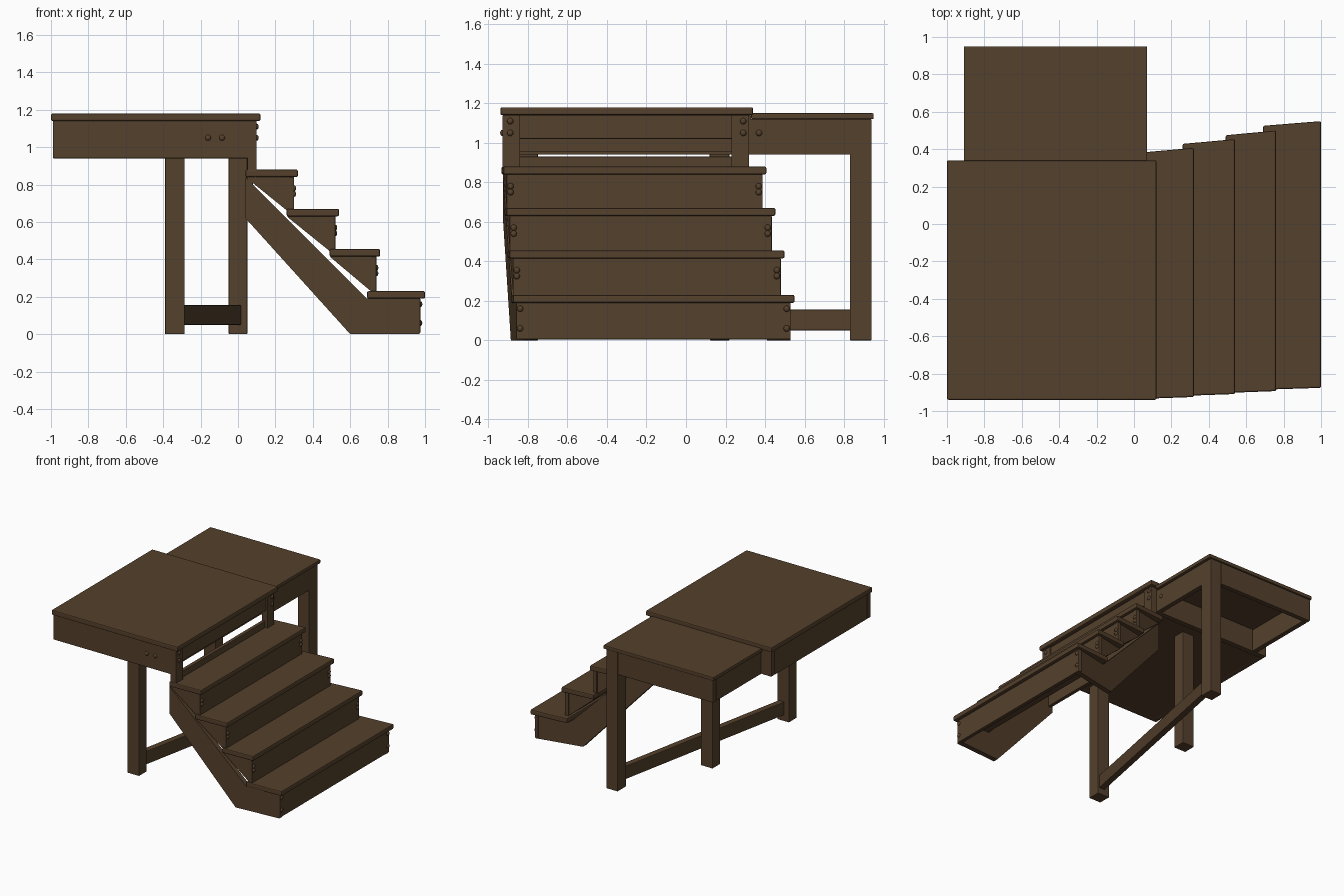
import bpy, bmesh, math
from mathutils import Vector

if "Cube" in bpy.data.objects:
    bpy.data.objects.remove(bpy.data.objects["Cube"])

wood = bpy.data.materials.new("dark_brown_wood")
color = (0.09, 0.052, 0.025, 1)
wood.use_nodes = True
wood.diffuse_color = color
wood.node_tree.nodes["Principled BSDF"].inputs["Base Color"].default_value = color


def finish(name, bm, bevel=0):
    bmesh.ops.recalc_face_normals(bm, faces=bm.faces)
    mesh = bpy.data.meshes.new(name)
    bm.to_mesh(mesh)
    bm.free()
    mesh.materials.append(wood)
    obj = bpy.data.objects.new(name, mesh)
    bpy.context.collection.objects.link(obj)
    if bevel:
        mod = obj.modifiers.new("rounded_edges", "BEVEL")
        mod.width = bevel
        mod.segments = 2
    return obj


def prism(name, points, extrude, bevel=0):
    """Extrude a planar outline along a vector."""
    bm = bmesh.new()
    face = bm.faces.new([bm.verts.new(p) for p in points])
    new = bmesh.ops.extrude_face_region(bm, geom=[face])["geom"]
    bmesh.ops.translate(bm, vec=Vector(extrude),
                        verts=[v for v in new if isinstance(v, bmesh.types.BMVert)])
    return finish(name, bm, bevel)


def box(name, x, y, z, bevel=0.004):
    outline = [(x[0], y[0], z[0]), (x[1], y[0], z[0]), (x[1], y[1], z[0]), (x[0], y[1], z[0])]
    return prism(name, outline, (0, 0, z[1] - z[0]), bevel)


def bolt(x, y, z, direction):
    """Domed bolt head, flattened along its axis."""
    bm = bmesh.new()
    bmesh.ops.create_uvsphere(bm, u_segments=10, v_segments=6, radius=0.016)
    scale = [0.7 if c else 1 for c in direction]
    bmesh.ops.scale(bm, vec=scale, verts=bm.verts)
    bmesh.ops.translate(bm, vec=(x, y, z), verts=bm.verts)
    for f in bm.faces:
        f.smooth = True
    finish("bolt", bm)


# Upper platform: top, aprons, underside and corner posts
box("upper_top", (-1, 0.12), (-0.94, 0.34), (1.14, 1.18), 0.008)
box("upper_front_apron", (-0.99, 0.10), (-0.93, -0.89), (0.94, 1.14))
box("upper_rear_apron", (-0.99, 0.05), (0.29, 0.33), (0.94, 1.14))
box("upper_outer_apron", (-0.99, -0.95), (-0.89, 0.29), (0.94, 1.14))
box("upper_stair_apron", (0.05, 0.09), (-0.89, 0.29), (1.02, 1.14))
box("upper_underside", (-0.95, 0.0), (-0.89, 0.29), (0.94, 0.955), 0)
for y in (-0.93, 0.23):
    box("stair_post", (0.05, 0.10), (y, y + 0.09), (0.84, 1.14))
box("stair_hanger_board", (0.05, 0.08), (-0.92, 0.32), (0.66, 0.93))

# Lower platform at the rear
box("lower_top", (-0.91, 0.07), (0.33, 0.95), (1.12, 1.15), 0.006)
box("lower_rear_apron", (-0.90, -0.05), (0.90, 0.94), (0.94, 1.12))
box("lower_outer_apron", (-0.90, -0.86), (0.33, 0.90), (0.94, 1.12))
box("lower_stair_apron", (0.01, 0.05), (0.31, 0.84), (0.94, 1.12))

# Legs and the diagonal stretcher between two of them
box("rear_leg", (-0.05, 0.05), (0.83, 0.94), (0, 1.12))
box("middle_leg", (-0.39, -0.285), (0.12, 0.22), (0, 0.95))
box("front_leg", (-0.39, -0.285), (-0.85, -0.75), (0, 0.95))
start, end = Vector((-0.33, -0.79, 0.05)), Vector((0, 0.88, 0.05))
side = (end - start).cross(Vector((0, 0, 1))).normalized() * 0.025
prism("stretcher", [start + side, end + side, end - side, start - side], (0, 0, 0.105), 0.004)


# Stair sides fan outward toward the bottom
def front_y(x):
    return -0.93 + 0.072 * x


def rear_y(x):
    return 0.325 + 0.21 * x


outline = [(0.04, 0.84), (0.04, 0.62), (0.60, 0), (0.97, 0), (0.97, 0.19), (0.69, 0.19)]
prism("front_stringer", [(x, front_y(x), z) for x, z in outline], (0, 0.04, 0))
prism("rear_stringer", [(x, rear_y(x), z) for x, z in outline], (0, -0.04, 0))

# Each step: back edge, nose, tread top, riser bottom
steps = [(0.04, 0.32, 0.88, 0.63), (0.26, 0.54, 0.67, 0.42),
         (0.49, 0.76, 0.455, 0.20), (0.69, 1.0, 0.23, 0.0)]
for i, (x0, x1, top, bottom) in enumerate(steps):
    under = top - 0.04
    xr = x1 - 0.02 if i < 3 else 0.975
    f, r = front_y(x1) - 0.018, rear_y(x1) + 0.015
    prism("tread", [(x0, f - 0.01, under), (x1, f, under), (x1, r, under), (x0, r - 0.025, under)],
          (0, 0, 0.04), 0.008)
    fy, ry = front_y(xr), rear_y(xr)
    box("riser", (xr - 0.03, xr), (fy, ry), (bottom + 0.005, under))
    # Triangular brackets filling the notches under the tread
    if i < 3:
        tri = [(x0, under), (xr, under), (xr, under - 0.21)]
        prism("front_bracket", [(x, front_y(x) + 0.004, z) for x, z in tri], (0, 0.03, 0))
        prism("rear_bracket", [(x, rear_y(x) - 0.004, z) for x, z in tri], (0, -0.03, 0))
    # Riser bolts
    heights = (0.06, 0.16) if i == 3 else (under - 0.06, under - 0.09)
    for z in heights:
        for y in (fy + 0.02, ry - 0.02):
            bolt(xr, y, z, (1, 0, 0))

# Platform bolts
for z in (1.05, 1.11):
    for y in (-0.89, 0.29):
        bolt(0.10, y, z, (1, 0, 0))
bolt(0.05, 0.37, 1.05, (1, 0, 0))
for x in (-0.16, -0.085):
    bolt(x, -0.93, 1.05, (0, 1, 0))
